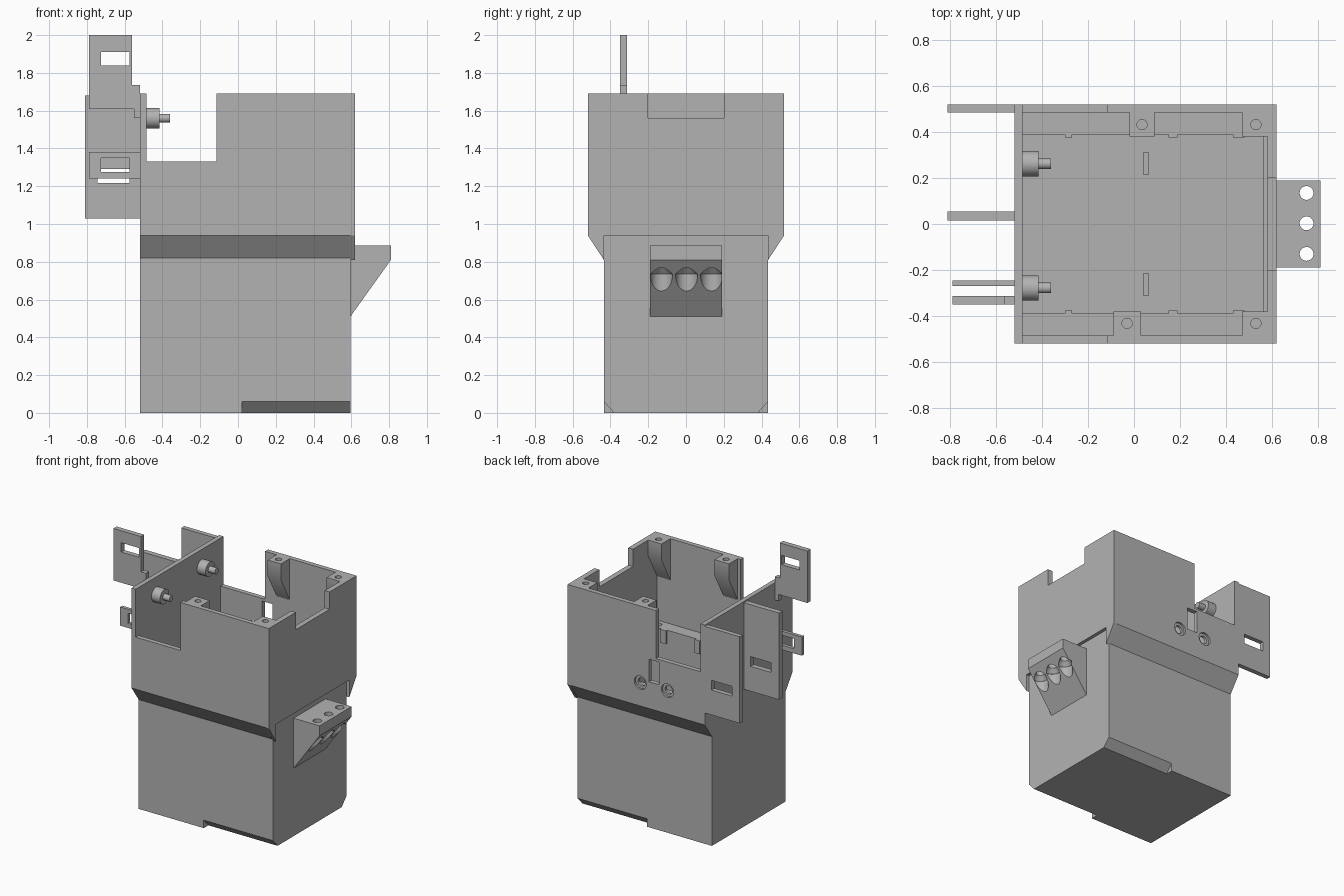
import bpy, bmesh
from mathutils import Vector

cube = bpy.data.objects.get("Cube")
if cube:
    bpy.data.objects.remove(cube, do_unlink=True)

grey = bpy.data.materials.new("plain_grey")
grey.use_nodes = True
COLOUR = (0.45, 0.45, 0.45, 1)
grey.diffuse_color = COLOUR
grey.node_tree.nodes["Principled BSDF"].inputs["Base Color"].default_value = COLOUR


def finish(name, bm):
    bmesh.ops.recalc_face_normals(bm, faces=bm.faces)
    mesh = bpy.data.meshes.new(name)
    bm.to_mesh(mesh)
    bm.free()
    mesh.materials.append(grey)
    obj = bpy.data.objects.new(name, mesh)
    bpy.context.scene.collection.objects.link(obj)
    return obj


def prism(name, profile, axis, lo, hi):
    """Extrude a 2D profile along x (y,z points) or y (x,z points)."""
    bm = bmesh.new()
    place = (lambda p, t: (t, p[0], p[1])) if axis == "x" else (lambda p, t: (p[0], t, p[1]))
    face = bm.faces.new([bm.verts.new(place(p, lo)) for p in profile])
    out = bmesh.ops.extrude_face_region(bm, geom=[face])
    step = Vector(place((0, 0), hi - lo))
    bmesh.ops.translate(bm, vec=step, verts=[v for v in out["geom"] if isinstance(v, bmesh.types.BMVert)])
    return finish(name, bm)


def box(name, x, y, z):
    return prism(name, [(x[0], z[0]), (x[1], z[0]), (x[1], z[1]), (x[0], z[1])], "y", *y)


def rod(name, start, axis, length, r1, r2=None):
    bm = bmesh.new()
    bmesh.ops.create_cone(bm, cap_ends=True, segments=32, radius1=r1,
                          radius2=r1 if r2 is None else r2, depth=length)
    d = Vector(axis)
    bmesh.ops.transform(bm, matrix=d.to_track_quat("Z", "Y").to_matrix().to_4x4(), verts=bm.verts)
    bmesh.ops.translate(bm, vec=Vector(start) + d * length / 2, verts=bm.verts)
    return finish(name, bm)


def combine(target, parts, operation="DIFFERENCE"):
    for part in parts:
        mod = target.modifiers.new("combine", "BOOLEAN")
        mod.operation, mod.solver, mod.object = operation, "EXACT", part
        graph = bpy.context.evaluated_depsgraph_get()
        mesh = bpy.data.meshes.new_from_object(target.evaluated_get(graph))
        target.modifiers.clear()
        target.data = mesh
        bpy.data.objects.remove(part, do_unlink=True)


def smooth(obj):
    bpy.ops.object.select_all(action="DESELECT")
    obj.select_set(True)
    bpy.context.view_layer.objects.active = obj
    bpy.ops.object.shade_smooth_by_angle()


# Housing: narrow lower body flaring out to the wide upper body
LEFT, RIGHT, TOP = -0.52, 0.595, 1.69
housing = prism("housing", [(-0.435, 0), (0.435, 0), (0.435, 0.82), (0.52, 0.94), (0.52, TOP),
                            (-0.52, TOP), (-0.52, 0.94), (-0.435, 0.82)], "x", LEFT, RIGHT)
combine(housing, [box("flange", (0.55, 0.62), (-0.52, 0.52), (0.94, TOP))], "UNION")
cuts = [box("lower_cavity", (-0.485, 0.56), (-0.39, 0.39), (0.04, 1.2)),
        box("upper_cavity", (-0.485, 0.58), (-0.485, 0.485), (1.05, 1.8)),
        box("side_notch", (-0.485, -0.115), (-0.6, 0.6), (1.33, 1.8)),
        box("end_notch", (0.5, 0.7), (-0.2, 0.2), (1.56, 1.8)),
        box("cable_slot", (-0.14, -0.055), (0.45, 0.6), (1.14, 1.31))]
for x in (0.015, -0.21):
    cuts.append(rod("screw_hole", (x, 0.45, 1.115), (0, 1, 0), 0.1, 0.03))
    cuts.append(rod("screw_recess", (x, 0.505, 1.115), (0, 1, 0), 0.03, 0.05))
for s in (-1, 1):
    cuts.append(prism("foot_chamfer", [(s * 0.38, 0), (s * 0.435, 0.06), (s * 0.5, 0.06),
                                       (s * 0.5, -0.05), (s * 0.38, -0.05)], "x", 0.02, 0.7))
    cuts.append(rod("ledge_hole", (0.53, s * 0.432, 0.98), (0, 0, 1), 0.2, 0.022))
combine(housing, cuts)
smooth(housing)

# Corner slivers where the end flange follows the flare
for s, side in ((-1, "front"), (1, "back")):
    prism(side + "_flange_tip", [(s * 0.435, 0.94), (s * 0.52, 0.94), (s * 0.435, 0.81)],
          "x", RIGHT, 0.62)

# Screw bosses under the rim, with slanted undersides
for s, x0, x1, hole in ((1, -0.02, 0.09, 0.035), (1, 0.47, 0.585, 0.53),
                        (-1, -0.09, 0.03, -0.03), (-1, 0.47, 0.585, 0.53)):
    boss = prism("screw_boss", [(s * 0.49, TOP), (s * 0.38, TOP), (s * 0.38, TOP - 0.12),
                                (s * 0.49, TOP - 0.32)], "x", x0, x1)
    combine(boss, [rod("boss_hole", (hole, s * 0.432, TOP - 0.1), (0, 0, 1), 0.2, 0.022)])
    smooth(boss)

# Small clips on the ledges and ribs on the floor
for s in (-1, 1):
    for x0, x1 in ((-0.3, -0.27), (0.15, 0.19), (0.43, 0.48)):
        box("ledge_clip", (x0, x1), sorted((s * 0.375, s * 0.395)), (0.95, 1.05))
    box("floor_rib", (0.04, 0.065), sorted((s * 0.215, s * 0.31)), (0.035, 0.07))

# Stepped pegs inside the tall end wall
for y in (-0.278, 0.262):
    smooth(rod("peg_base", (-0.49, y, 1.56), (1, 0, 0), 0.075, 0.055))
    smooth(rod("peg_tip", (-0.42, y, 1.56), (1, 0, 0), 0.06, 0.023))

# Slotted tabs standing out from the tall end wall
def slotted_tab(name, outline, y, slot_x, slot_z):
    tab = prism(name, outline, "y", *y)
    combine(tab, [box("tab_slot", slot_x, (y[0] - 0.1, y[1] + 0.1), slot_z)])


def rect(x0, x1, z0, z1):
    return [(x0, z0), (x1, z0), (x1, z1), (x0, z1)]


for name, y in (("back_tab", (0.485, 0.52)), ("middle_tab", (0.015, 0.055))):
    slotted_tab(name, rect(-0.81, LEFT, 1.03, 1.68), y, (-0.745, -0.575), (1.217, 1.29))
slotted_tab("small_tab", rect(-0.79, LEFT, 1.24, 1.38), (-0.27, -0.245),
            (-0.725, -0.575), (1.275, 1.35))
slotted_tab("tall_tab", [(-0.79, 1.61), (-0.55, 1.61), (-0.55, 1.56), (LEFT, 1.56),
                         (LEFT, 1.735), (-0.56, 1.735), (-0.56, 2), (-0.79, 2)],
            (-0.35, -0.312), (-0.725, -0.575), (1.84, 1.91))

# Wedge bracket with three countersunk vertical holes
bracket = prism("wedge_bracket", [(RIGHT, 0.51), (0.81, 0.81), (0.81, 0.885), (RIGHT, 0.885)],
                "y", -0.19, 0.19)
for y in (-0.13, 0.003, 0.135):
    combine(bracket, [rod("bolt_hole", (0.75, y, 0.72), (0, 0, 1), 0.3, 0.03),
                      rod("bolt_recess", (0.75, y, 0.5), (0, 0, 1), 0.235, 0.058),
                      rod("bolt_cone", (0.75, y, 0.734), (0, 0, 1), 0.036, 0.058, 0.029)])
smooth(bracket)
